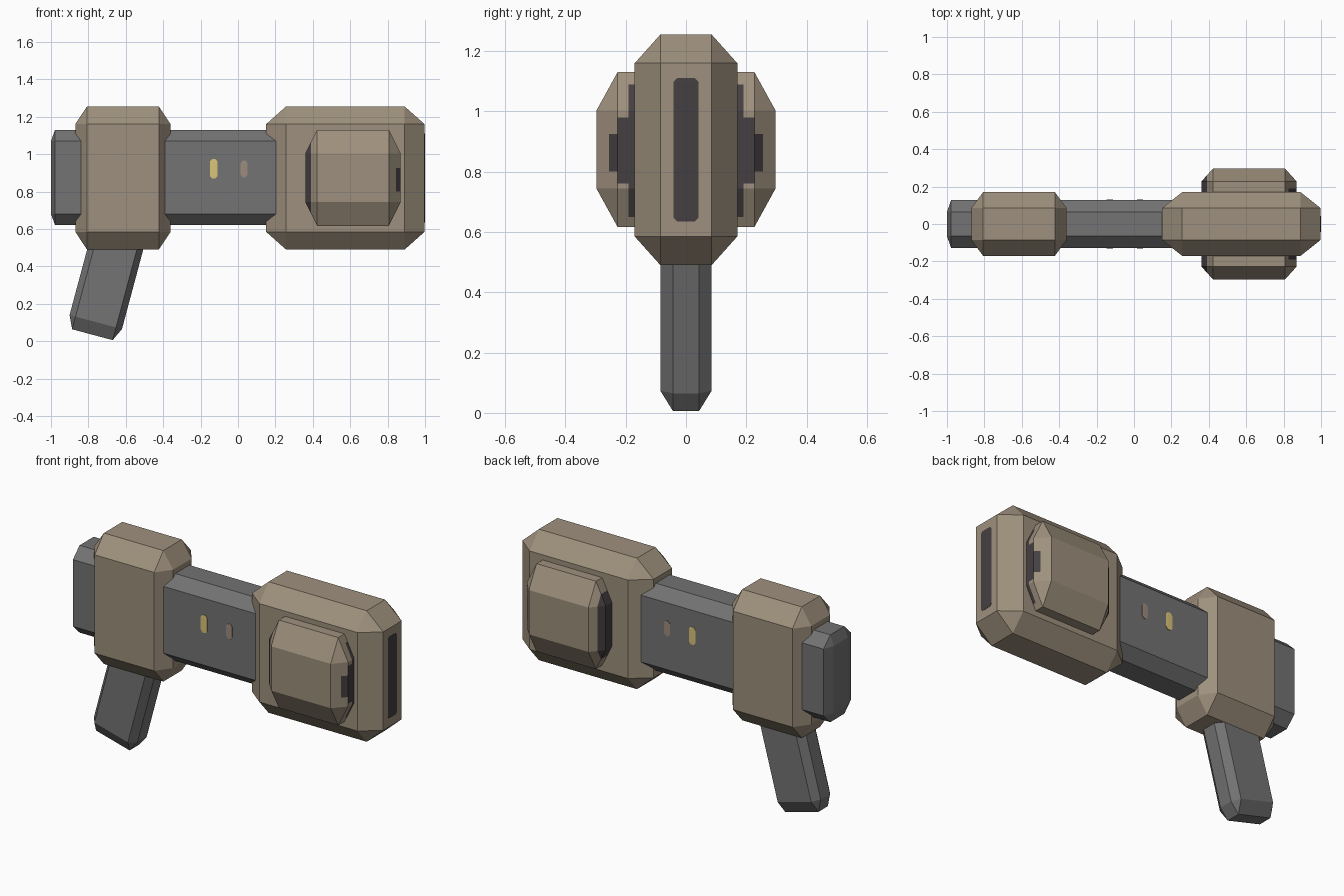
import bpy, bmesh, math
from mathutils import Matrix

if "Cube" in bpy.data.objects:
    bpy.data.objects.remove(bpy.data.objects["Cube"])


def material(name, rgb):
    lin = [((c / 255 + 0.055) / 1.055) ** 2.4 for c in rgb]
    m = bpy.data.materials.new(name)
    m.diffuse_color = (*lin, 1)
    m.use_nodes = True
    m.node_tree.nodes["Principled BSDF"].inputs["Base Color"].default_value = m.diffuse_color
    return m


TAN = material("tan casing", (158, 144, 125))
GREY = material("grey metal", (115, 115, 116))
DARK = material("dark vent", (69, 63, 65))
YELLOW = material("yellow light", (218, 197, 121))
DIM = material("dim light", (156, 140, 127))


def chamfer_box(name, lo, hi, ch, mats, rot=None, cuts=(), rule=None):
    """Box lo..hi with a separate chamfer size per axis; optional cuts and paint rule."""
    bm = bmesh.new()
    pts = set()
    for sx in (0, 1):
        for sy in (0, 1):
            for sz in (0, 1):
                s = (sx, sy, sz)
                for full in range(3):
                    pts.add(tuple(
                        round((hi[i] if s[i] else lo[i])
                              + (0 if i == full else (-ch[i] if s[i] else ch[i])), 5)
                        for i in range(3)))
    for p in sorted(pts):
        bm.verts.new(p)
    bmesh.ops.convex_hull(bm, input=bm.verts[:])
    bmesh.ops.dissolve_limit(bm, angle_limit=0.005, verts=bm.verts[:], edges=bm.edges[:])
    for axis, value in cuts:
        co, no = [0, 0, 0], [0, 0, 0]
        co[axis], no[axis] = value, 1
        bmesh.ops.bisect_plane(bm, geom=bm.verts[:] + bm.edges[:] + bm.faces[:],
                               plane_co=co, plane_no=no, dist=1e-5)
    bmesh.ops.recalc_face_normals(bm, faces=bm.faces[:])
    if rule:
        for f in bm.faces:
            f.material_index = rule(f.calc_center_median(), f.normal)
    if rot:
        bm.transform(rot)
    me = bpy.data.meshes.new(name)
    bm.to_mesh(me)
    bm.free()
    for m in mats:
        me.materials.append(m)
    ob = bpy.data.objects.new(name, me)
    bpy.context.collection.objects.link(ob)
    return ob


# Central barrel running through both casings
chamfer_box("barrel", (-1, -0.127, 0.62), (0.6, 0.127, 1.13), (0.022, 0.062, 0.06), [GREY])

# Rear and front casings
chamfer_box("rear_casing", (-0.87, -0.17, 0.49), (-0.36, 0.17, 1.255), (0.063, 0.085, 0.095), [TAN])
chamfer_box("front_casing", (0.15, -0.17, 0.49), (0.998, 0.17, 1.255), (0.107, 0.085, 0.095), [TAN])

# Slanted grip
chamfer_box("grip", (-0.906, -0.085, -0.168), (-0.616, 0.085, 0.5), (0.033, 0.042, 0.07), [GREY],
            rot=Matrix.Rotation(math.radians(15), 4, 'Y'))


# Side pods: one block through the front casing, dark vents on both ends
def pod_paint(c, n):
    y, z = abs(c.y), c.z
    if n.x > 0.3:
        return int((y < 0.19 and 0.65 < z < 1.09) or (y < 0.225 and 0.76 < z < 0.98)
                   or (y < 0.255 and 0.80 < z < 0.925))
    return int(n.x < -0.3 and c.x < 0.39)


pod_cuts = [(1, s * v) for s in (-1, 1) for v in (0.19, 0.255)]
pod_cuts += [(2, v) for v in (0.65, 0.76, 0.80, 0.925, 0.98, 1.09)] + [(0, 0.39)]
chamfer_box("side_pods", (0.36, -0.297, 0.617), (0.87, 0.297, 1.13), (0.063, 0.07, 0.127),
            [TAN, DARK], cuts=pod_cuts, rule=pod_paint)

# Muzzle slot plate
chamfer_box("muzzle_slot", (0.994, -0.042, 0.635), (1.0, 0.042, 1.11), (0.0005, 0.012, 0.012), [DARK])

# Indicator lights on both sides of the barrel
for side, s in (("front", -1), ("back", 1)):
    y0, y1 = sorted((s * 0.124, s * 0.13))
    chamfer_box("bright_light_" + side, (-0.151, y0, 0.87), (-0.109, y1, 0.973),
                (0.011, 0.0005, 0.014), [YELLOW])
    chamfer_box("dim_light_" + side, (0.014, y0, 0.876), (0.052, y1, 0.965),
                (0.011, 0.0005, 0.014), [DIM])
